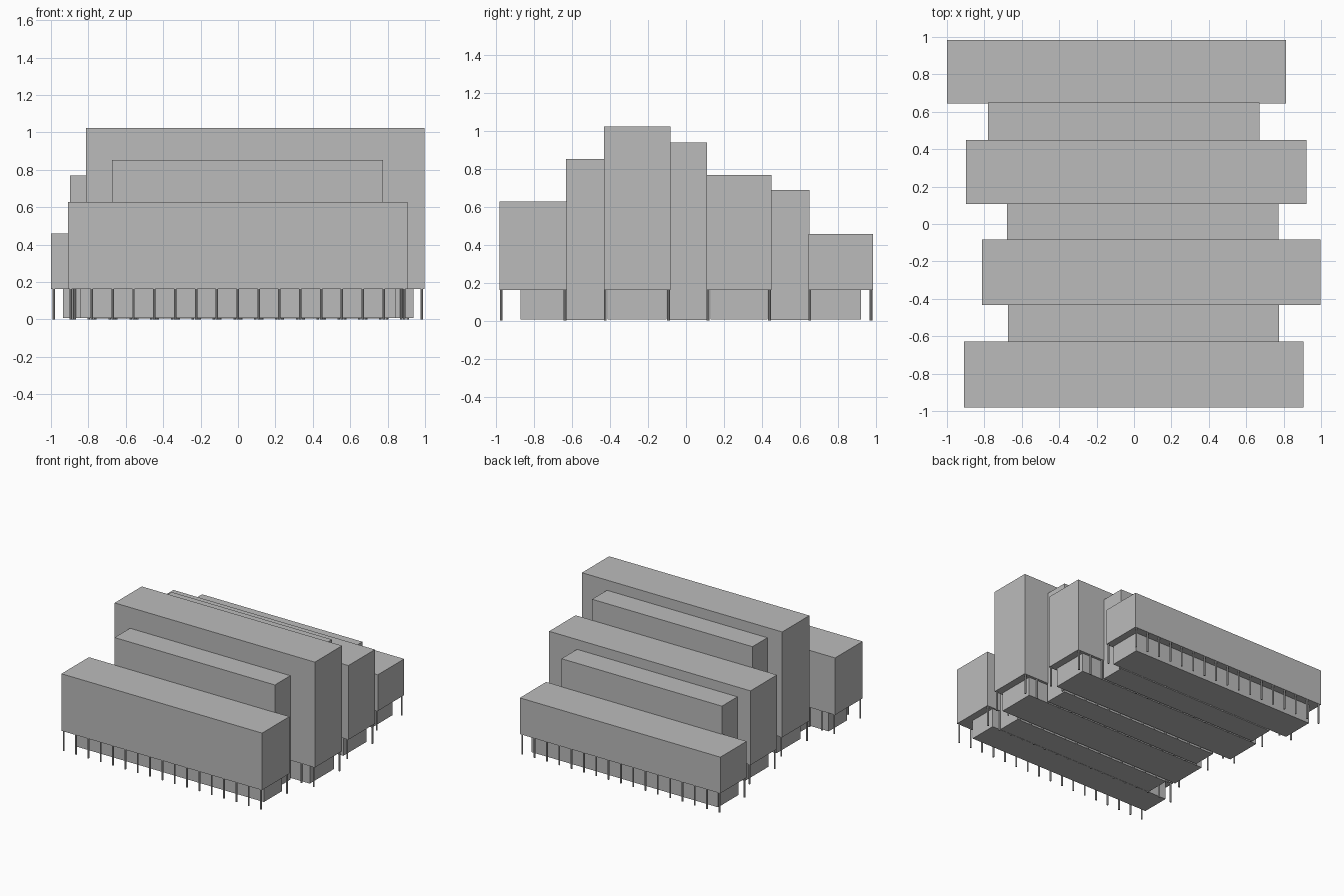
import bpy

if "Cube" in bpy.data.objects:
    bpy.data.objects.remove(bpy.data.objects["Cube"])

grey = bpy.data.materials.new("plain grey")
grey.diffuse_color = (0.5, 0.5, 0.5, 1)
grey.use_nodes = True
grey.node_tree.nodes["Principled BSDF"].inputs["Base Color"].default_value = grey.diffuse_color

BOTTOM, DECK = 0.007, 0.162      # ground floor underside, slab underside


def box(name, x0, x1, y0, y1, z0, z1):
    bpy.ops.mesh.primitive_cube_add(
        size=1, location=((x0 + x1) / 2, (y0 + y1) / 2, (z0 + z1) / 2))
    ob = bpy.context.object
    ob.name = name
    ob.scale = (x1 - x0, y1 - y0, z1 - z0)
    bpy.ops.object.transform_apply(location=False, rotation=False, scale=True)
    ob.data.materials.append(grey)
    return ob


def column_row(name, x0, x1, y, count=17):
    # one slim column repeated along the slab edge
    pitch = (x1 - x0) / (count - 1)
    bpy.ops.mesh.primitive_cylinder_add(
        vertices=10, radius=0.007, depth=DECK + 0.003, location=(x0, y, (DECK + 0.003) / 2))
    ob = bpy.context.object
    ob.name = name
    ob.data.materials.append(grey)
    mod = ob.modifiers.new("row", 'ARRAY')
    mod.count = count
    mod.use_relative_offset = False
    mod.use_constant_offset = True
    mod.constant_offset_displace = (pitch, 0, 0)


# slabs: name, x0, x1, y0, y1, top, recess of ground floor at front and back
slabs = [
    ("front", -0.908, 0.905, -0.982, -0.628, 0.628, 0.11, 0.01),
    ("tall", -0.812, 0.998, -0.433, -0.082, 1.023, 0.02, 0.02),
    ("middle", -0.898, 0.922, 0.108, 0.450, 0.768, 0.02, 0.02),
    ("back", -1.0, 0.812, 0.645, 0.985, 0.458, 0.01, 0.063),
]
for name, x0, x1, y0, y1, top, fr, br in slabs:
    box(name + "_slab", x0, x1, y0, y1, DECK, top)
    box(name + "_ground_floor", x0 + 0.065, x1 - 0.06,
        y0 + fr, y1 - br, BOTTOM, DECK + 0.002)
    column_row(name + "_front_columns", x0 + 0.015, x1 - 0.015, y0 + 0.008)
    column_row(name + "_rear_columns", x0 + 0.015, x1 - 0.015, y1 - 0.010)

# link blocks between the slabs
box("front_link", -0.673, 0.776, -0.632, -0.430, BOTTOM - 0.003, 0.853)
box("middle_link", -0.678, 0.772, -0.085, 0.110, BOTTOM - 0.003, 0.940)
box("rear_link", -0.780, 0.670, 0.446, 0.650, BOTTOM - 0.003, 0.688)
